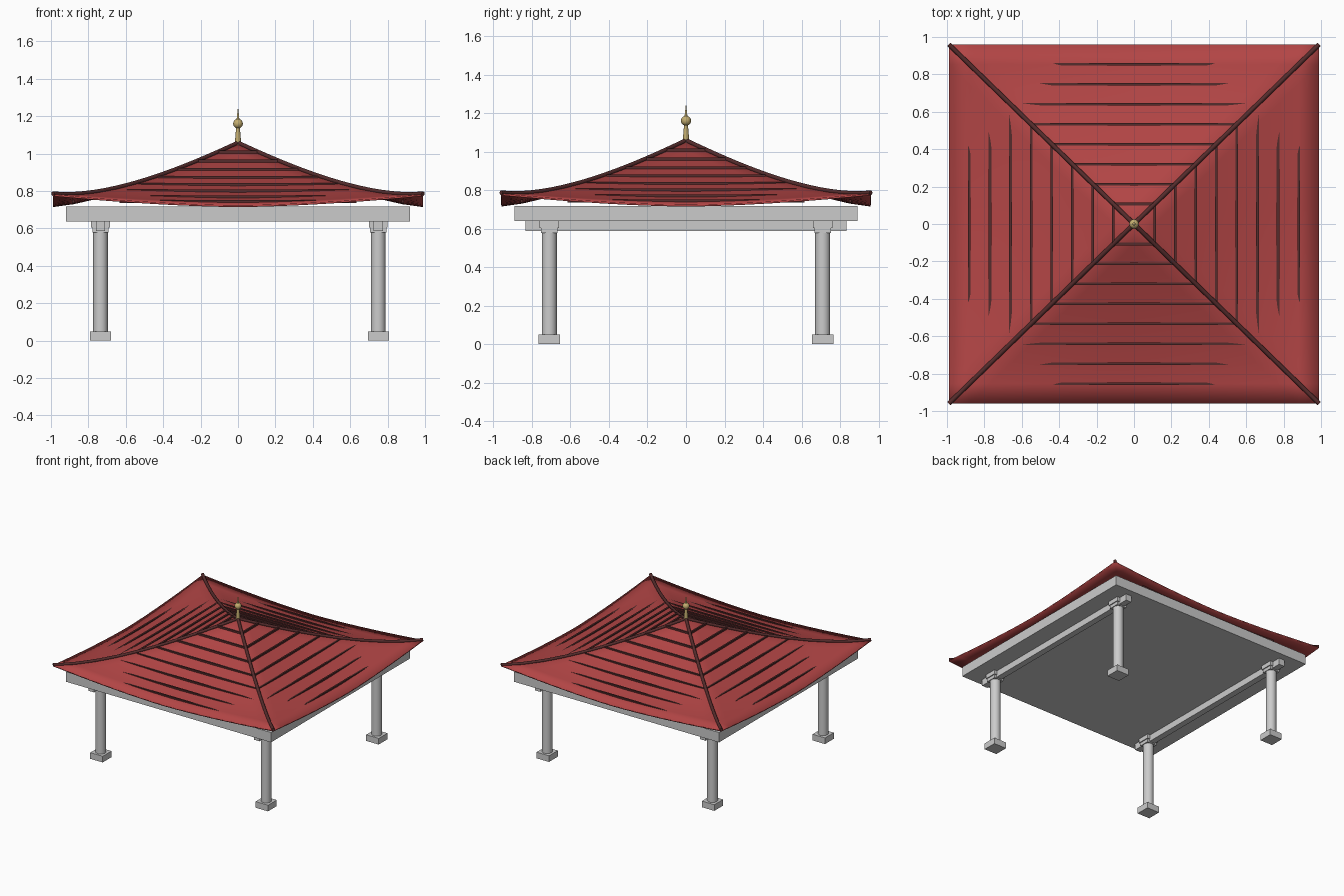
import bpy, bmesh, math

if "Cube" in bpy.data.objects:
    bpy.data.objects.remove(bpy.data.objects["Cube"])

RX, RY, N = 0.99, 0.96, 18


def material(name, rgb):
    m = bpy.data.materials.new(name)
    m.diffuse_color = (*rgb, 1)
    m.use_nodes = True
    m.node_tree.nodes["Principled BSDF"].inputs["Base Color"].default_value = m.diffuse_color
    return m


RED = material("roof_red", (0.45, 0.06, 0.06))
DARK = material("ridge_dark_red", (0.09, 0.025, 0.025))
BRASS = material("brass", (0.55, 0.42, 0.16))


def finish(name, bm, mat=None, smooth=False):
    bmesh.ops.recalc_face_normals(bm, faces=bm.faces)
    me = bpy.data.meshes.new(name)
    bm.to_mesh(me)
    bm.free()
    ob = bpy.data.objects.new(name, me)
    bpy.context.collection.objects.link(ob)
    if mat:
        me.materials.append(mat)
    if smooth:
        bpy.ops.object.select_all(action='DESELECT')
        ob.select_set(True)
        bpy.context.view_layer.objects.active = ob
        bpy.ops.object.shade_smooth_by_angle(angle=math.radians(35))
    return ob


def box(name, center, size, mat=None):
    bm = bmesh.new()
    bmesh.ops.create_cube(bm, size=1)
    bmesh.ops.scale(bm, vec=size, verts=bm.verts)
    bmesh.ops.translate(bm, vec=center, verts=bm.verts)
    return finish(name, bm, mat)


def lathe(name, x, y, profile, mat=None, sides=24):
    bm = bmesh.new()
    vs = [bm.verts.new((x + r, y, z)) for r, z in profile]
    edges = [bm.edges.new(p) for p in zip(vs, vs[1:])]
    bmesh.ops.spin(bm, geom=vs + edges, cent=(x, y, 0), axis=(0, 0, 1),
                   angle=2 * math.pi, steps=sides)
    bmesh.ops.remove_doubles(bm, verts=bm.verts, dist=1e-5)
    return finish(name, bm, mat, True)


def roof_z(u, v):
    # Concave slope, with the eaves sweeping up towards the corners
    r = max(abs(u), abs(v))
    return 0.724 + 0.33 * max(0, 1 - r) ** 1.4 + 0.058 * abs(u * v) ** 1.6


# Posts, footings, brackets and the two side beams
for side, x in (("left", -0.735), ("right", 0.75)):
    box(side + "_beam", (x, 0, 0.613), (0.05, 1.665, 0.054))
    for end, y in (("front", -0.71), ("back", 0.71)):
        tag = f"{end}_{side}_"
        box(tag + "footing", (x, y, 0.025), (0.112, 0.112, 0.05))
        lathe(tag + "post", x, y, [(0, 0.05), (0.039, 0.05), (0.039, 0.59), (0, 0.59)])
        box(tag + "bracket_lower", (x, y, 0.593), (0.086, 0.086, 0.03))
        box(tag + "bracket_upper", (x, y, 0.622), (0.1, 0.1, 0.036))

# Ceiling slab under the roof
box("ceiling_slab", (0, 0, 0.678), (1.84, 1.78, 0.08))

# Curved roof sheet
bm = bmesh.new()
grid = [[bm.verts.new((RX * u, RY * v, roof_z(u, v)))
         for u in [2 * i / N - 1 for i in range(N + 1)]]
        for v in [2 * j / N - 1 for j in range(N + 1)]]
for j in range(N):
    for i in range(N):
        q = [grid[j][i], grid[j][i + 1], grid[j + 1][i + 1], grid[j + 1][i]]
        # Split each cell so that the hips stay crisp
        if (i < N / 2) == (j < N / 2):
            bm.faces.new((q[0], q[1], q[2]))
            bm.faces.new((q[0], q[2], q[3]))
        else:
            bm.faces.new((q[0], q[1], q[3]))
            bm.faces.new((q[1], q[2], q[3]))
roof = finish("roof", bm, RED, True)
if roof.data.polygons[0].normal.z < 0:
    roof.data.flip_normals()
mod = roof.modifiers.new("thickness", 'SOLIDIFY')
mod.thickness = 0.01
mod.offset = -1

# Straight tile battens that sink into the roof towards the corners
for k in range(1, 9):
    r = k / 9
    z = roof_z(r, 0) + 0.004
    half = min(0.97 * r, 0.64)
    for s, (a, b) in ((-1, ("front", "left")), (1, ("back", "right"))):
        box(f"{a}_batten_{k}", (0, s * RY * r, z), (2 * RX * half, 0.014, 0.016), DARK)
        box(f"{b}_batten_{k}", (s * RX * r, 0, z), (0.014, 2 * RY * half, 0.016), DARK)

# Hip ridges
for sx in (-1, 1):
    for sy in (-1, 1):
        cu = bpy.data.curves.new("hip_ridge", 'CURVE')
        cu.dimensions = '3D'
        cu.bevel_depth = 0.012
        cu.bevel_resolution = 2
        cu.use_fill_caps = True
        sp = cu.splines.new('POLY')
        sp.points.add(N)
        for i, p in enumerate(sp.points):
            t = i / N
            p.co = (sx * RX * t, sy * RY * t, roof_z(t, t) + 0.004, 1)
        cu.materials.append(DARK)
        name = f"{'front' if sy < 0 else 'back'}_{'left' if sx < 0 else 'right'}_hip_ridge"
        bpy.context.collection.objects.link(bpy.data.objects.new(name, cu))

# Finial: tapered stem, ball and spike
lathe("finial_stem", 0, 0, [(0, 1.04), (0.017, 1.04), (0.015, 1.08), (0.01, 1.14), (0, 1.14)], BRASS, 16)
ball = [(0.026 * math.sin(math.pi * i / 10), 1.16 - 0.026 * math.cos(math.pi * i / 10)) for i in range(11)]
lathe("finial_ball", 0, 0, ball, BRASS, 20)
lathe("finial_spike", 0, 0, [(0, 1.18), (0.008, 1.18), (0.0, 1.25)], BRASS, 12)
